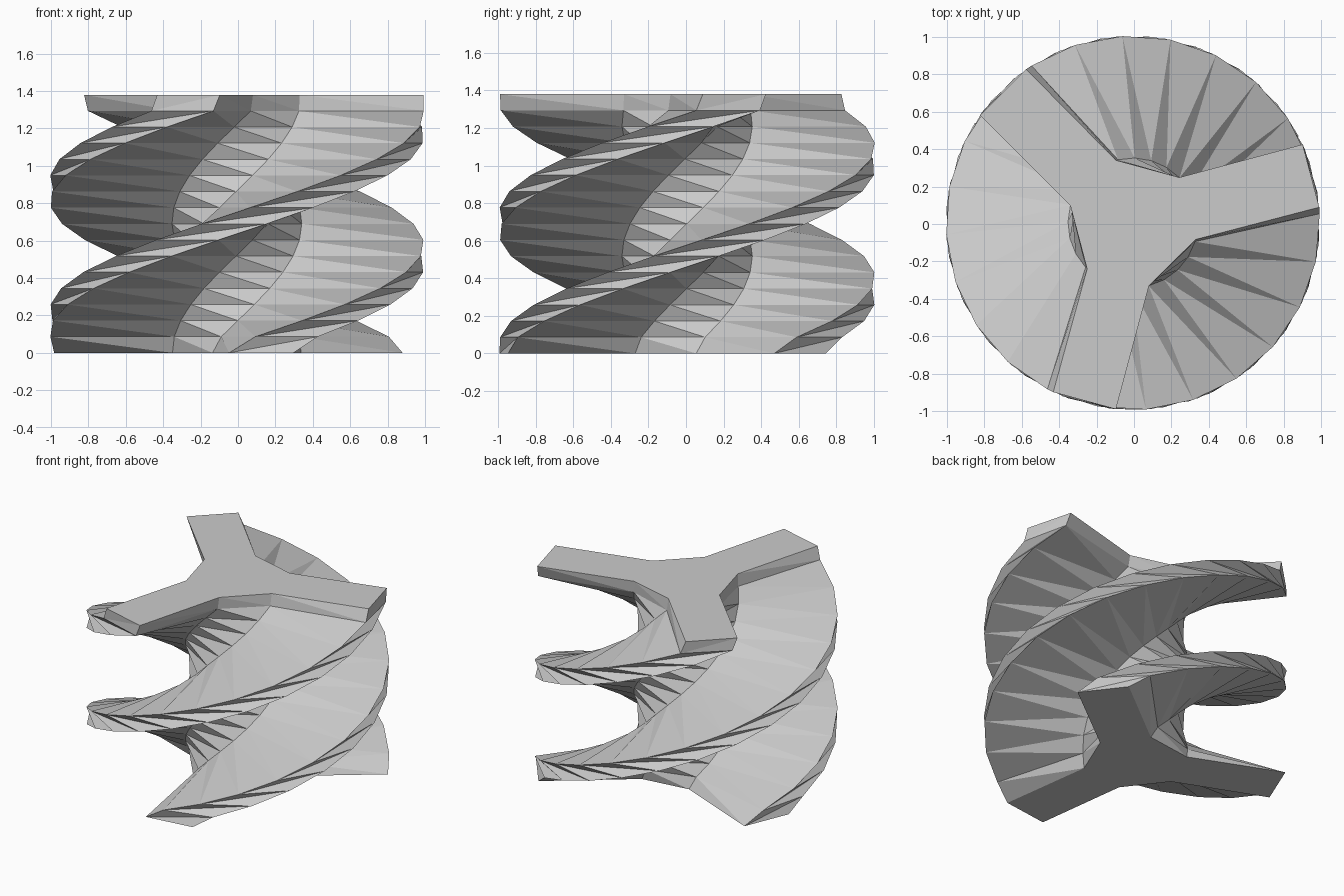
import bpy, bmesh
from math import radians, sin, cos

if "Cube" in bpy.data.objects:
    bpy.data.objects.remove(bpy.data.objects["Cube"])

HEIGHT, LAYERS = 1.38, 16
OX, OY = -0.006, 0.006          # small shift that centres the bounds

# one arm of the three-armed section: (radius, angle from arm centre, kind of the following side)
ARM = [(0.347, -29.6, "side"), (1.0, -10, "tip"), (1.0, 10, "side"), (0.347, 29.6, "valley")]


def twist(k):
    """Section angle at layer k; the end layers turn less than the others."""
    if k == 0:
        return 37.6
    if k == LAYERS:
        return 254.8
    return 45.6 + 14.8 * (k - 1)


bm = bmesh.new()
section = [(r, a + 120 * i, kind) for i in range(3) for r, a, kind in ARM]
n = len(section)

# stacked, rotated sections
rings = []
for k in range(LAYERS + 1):
    t = twist(k)
    rings.append([bm.verts.new((OX + r * cos(radians(a + t)),
                                OY + r * sin(radians(a + t)),
                                HEIGHT * k / LAYERS)) for r, a, _ in section])

# triangulated walls: arm tips split along the long diagonal, the rest along the short one
for low, high in zip(rings, rings[1:]):
    for i in range(n):
        j = (i + 1) % n
        a, b, c, d = low[i], low[j], high[j], high[i]
        if section[i][2] == "tip":
            tris = ((a, b, c), (a, c, d))
        else:
            tris = ((a, b, d), (b, c, d))
        for tri in tris:
            bm.faces.new(tri)

# flat end caps
bm.faces.new(list(reversed(rings[0])))
bm.faces.new(rings[-1])

mesh = bpy.data.meshes.new("twisted_three_arm_column")
bm.to_mesh(mesh)
bm.free()
obj = bpy.data.objects.new("twisted_three_arm_column", mesh)
bpy.context.collection.objects.link(obj)
